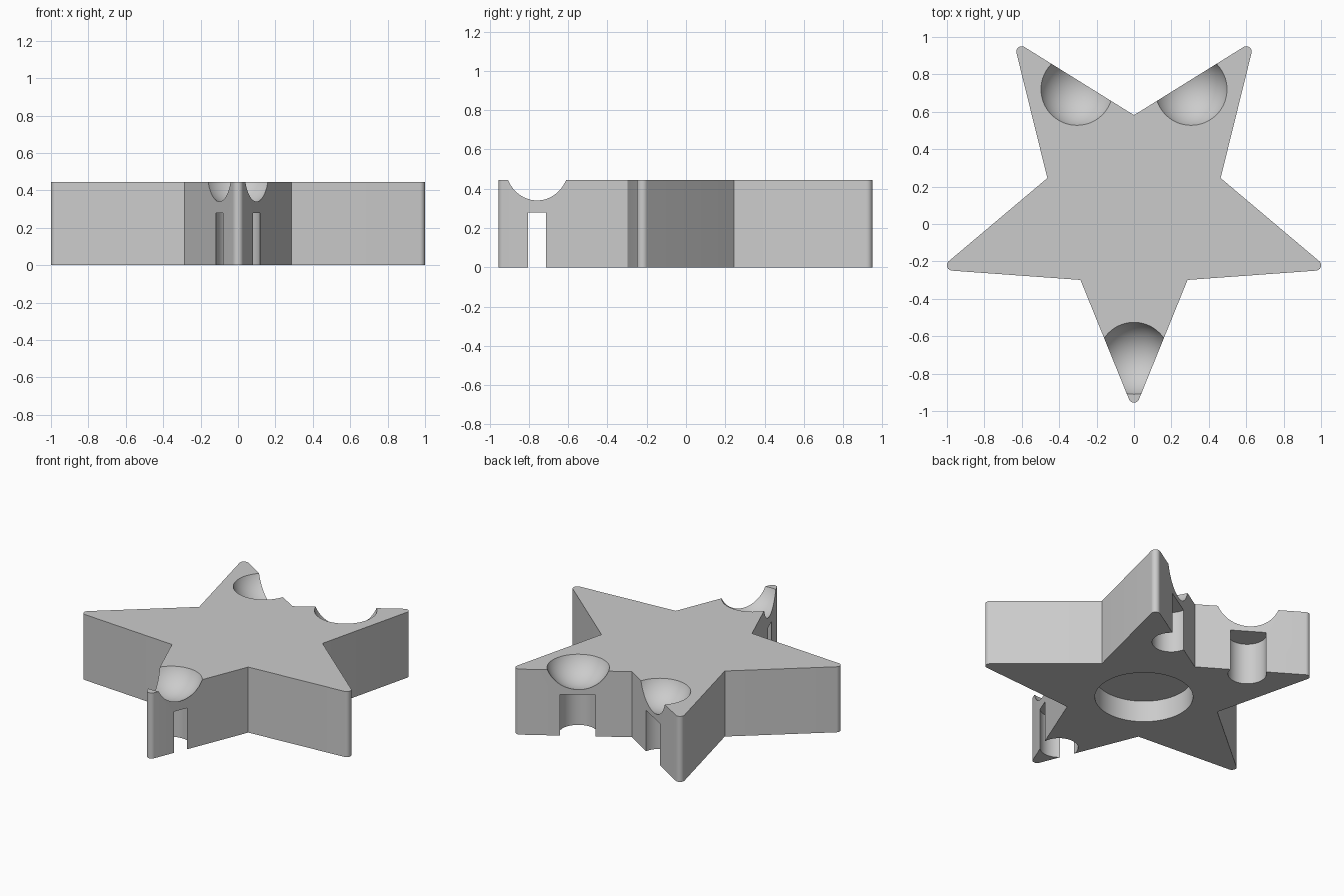
import bpy, bmesh, math
from mathutils import Vector

cube = bpy.data.objects.get("Cube")
if cube:
    bpy.data.objects.remove(cube, do_unlink=True)

HEIGHT = 0.445
CENTRE = Vector((0, 0.095))
TIP_R, NOTCH_R, FILLET = 1.098, 0.487, 0.029

grey = bpy.data.materials.new("plain_grey")
grey.use_nodes = True
colour = (0.6, 0.6, 0.6, 1)
grey.diffuse_color = colour
grey.node_tree.nodes["Principled BSDF"].inputs["Base Color"].default_value = colour


def polar(radius, angle):
    return Vector((radius * math.cos(angle), radius * math.sin(angle)))


# Star outline: rounded tips alternating with sharp notches
step = math.pi / 5
notch = polar(NOTCH_R, step)
half = math.atan2(notch.y, TIP_R - notch.x)
sweep = math.pi / 2 - half
outline = []
for arm in range(5):
    a = -math.pi / 2 + arm * 2 * step
    hub = CENTRE + polar(TIP_R - FILLET / math.sin(half), a)
    for i in range(13):
        outline.append(hub + polar(FILLET, a + sweep * (i / 6 - 1)))
    outline.append(CENTRE + polar(NOTCH_R, a + step))

# Solid star body
bm = bmesh.new()
base = bm.faces.new([bm.verts.new((p.x, p.y, 0)) for p in outline])
top = bmesh.ops.extrude_face_region(bm, geom=[base])
bmesh.ops.translate(bm, vec=(0, 0, HEIGHT),
                    verts=[v for v in top["geom"] if isinstance(v, bmesh.types.BMVert)])
bmesh.ops.recalc_face_normals(bm, faces=bm.faces)
mesh = bpy.data.meshes.new("star_body")
bm.to_mesh(mesh)
bm.free()
mesh.materials.append(grey)
star = bpy.data.objects.new("star_body", mesh)
bpy.context.collection.objects.link(star)


def cut(cutter, name):
    """Subtract a cutter from the star, then discard it."""
    cutter.name = name
    cutter.hide_render = True
    cutter.data.materials.append(grey)
    mod = star.modifiers.new(name, "BOOLEAN")
    mod.operation = "DIFFERENCE"
    mod.solver = "EXACT"
    mod.object = cutter
    bpy.ops.object.select_all(action="DESELECT")
    bpy.context.view_layer.objects.active = star
    star.select_set(True)
    bpy.ops.object.modifier_apply(modifier=name)
    bpy.data.objects.remove(cutter, do_unlink=True)


def cut_bore(x, y, radius, depth, name):
    """Round blind hole rising from the underside."""
    bpy.ops.mesh.primitive_cylinder_add(vertices=64, radius=radius, depth=depth + 0.1,
                                        location=(x, y, (depth - 0.1) / 2))
    cut(bpy.context.object, name)


# Spherical dents on top, each with a bore underneath
for x, y in ((0, -0.718), (0.305, 0.72), (-0.305, 0.72)):
    bpy.ops.mesh.primitive_uv_sphere_add(segments=64, ring_count=32, radius=0.205,
                                         location=(x, y, HEIGHT + 0.07))
    cut(bpy.context.object, "dent_cutter")
    cut_bore(x, y, 0.118, 0.28, "bore_cutter")

# Wide shallow recess in the middle of the underside
cut_bore(CENTRE.x, CENTRE.y, 0.302, 0.145, "recess_cutter")

bpy.ops.object.select_all(action="DESELECT")
bpy.context.view_layer.objects.active = star
star.select_set(True)
bpy.ops.object.shade_smooth_by_angle(angle=math.radians(30))
